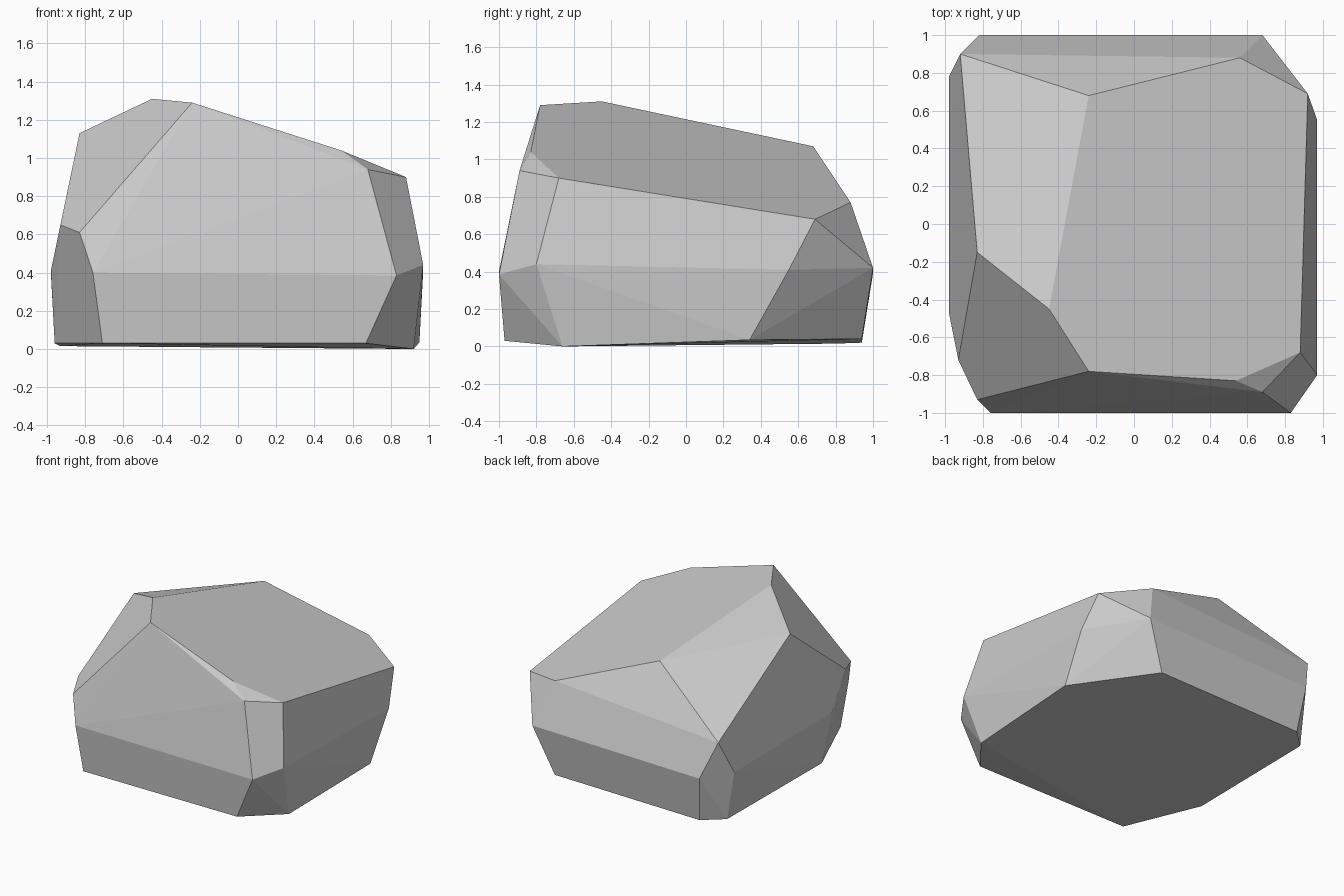
import bpy
import bmesh

# Remove the default cube only
default_cube = bpy.data.objects.get("Cube")
if default_cube:
    bpy.data.objects.remove(default_cube, do_unlink=True)


def make_material(name, colour):
    material = bpy.data.materials.new(name)
    material.use_nodes = True
    material.diffuse_color = colour
    shader = material.node_tree.nodes["Principled BSDF"]
    shader.inputs["Base Color"].default_value = colour
    return material


def make_boulder(name, rings, material):
    """Wrap the corner rings in a convex skin of flat chiselled facets."""
    mesh = bpy.data.meshes.new(name)
    bm = bmesh.new()
    for ring in rings:
        for corner in ring:
            bm.verts.new(corner)
    hull = bmesh.ops.convex_hull(bm, input=bm.verts[:])
    # Discard any corner that falls inside the skin
    unused = [item for item in hull["geom_interior"]
              if isinstance(item, bmesh.types.BMVert)]
    bmesh.ops.delete(bm, geom=unused, context="VERTS")
    # Merge the nearly flat triangles into broad facets
    bmesh.ops.dissolve_limit(bm, angle_limit=0.05,
                             verts=bm.verts[:], edges=bm.edges[:])
    bmesh.ops.recalc_face_normals(bm, faces=bm.faces[:])
    for face in bm.faces:
        face.smooth = False
    bm.to_mesh(mesh)
    bm.free()
    mesh.materials.append(material)
    boulder = bpy.data.objects.new(name, mesh)
    bpy.context.scene.collection.objects.link(boulder)
    return boulder


# Underside, resting on the ground
base = [(.67, -.97, .03), (.92, -.66, 0), (.95, .34, .035), (.52, .94, .04),
        (-.78, .94, .02), (-.93, .8, .015), (-.96, -.37, .03), (-.71, -.97, .03)]

# Widest belt around the middle
belt = [(.83, -1, .385), (.97, -.8, .44), (.97, .55, .41), (.68, 1, .42),
        (-.82, 1, .39), (-.98, .78, .4), (-.98, -.47, .41), (-.76, -1, .4)]

# Shoulder where the walls turn in towards the top
shoulder = [(.68, -.89, .94), (.88, -.68, .9), (.92, .69, .68), (.56, .88, .77),
            (-.92, .9, .67), (-.93, -.72, .65), (-.83, -.93, .61)]

# Crown of the sloping top
crown = [(.54, -.83, 1.04), (-.24, .68, 1.07), (-.83, -.15, 1.13),
         (-.45, -.45, 1.31), (-.24, -.78, 1.29)]

stone = make_material("stone grey", (.6, .6, .6, 1))
make_boulder("boulder", (base, belt, shoulder, crown), stone)
